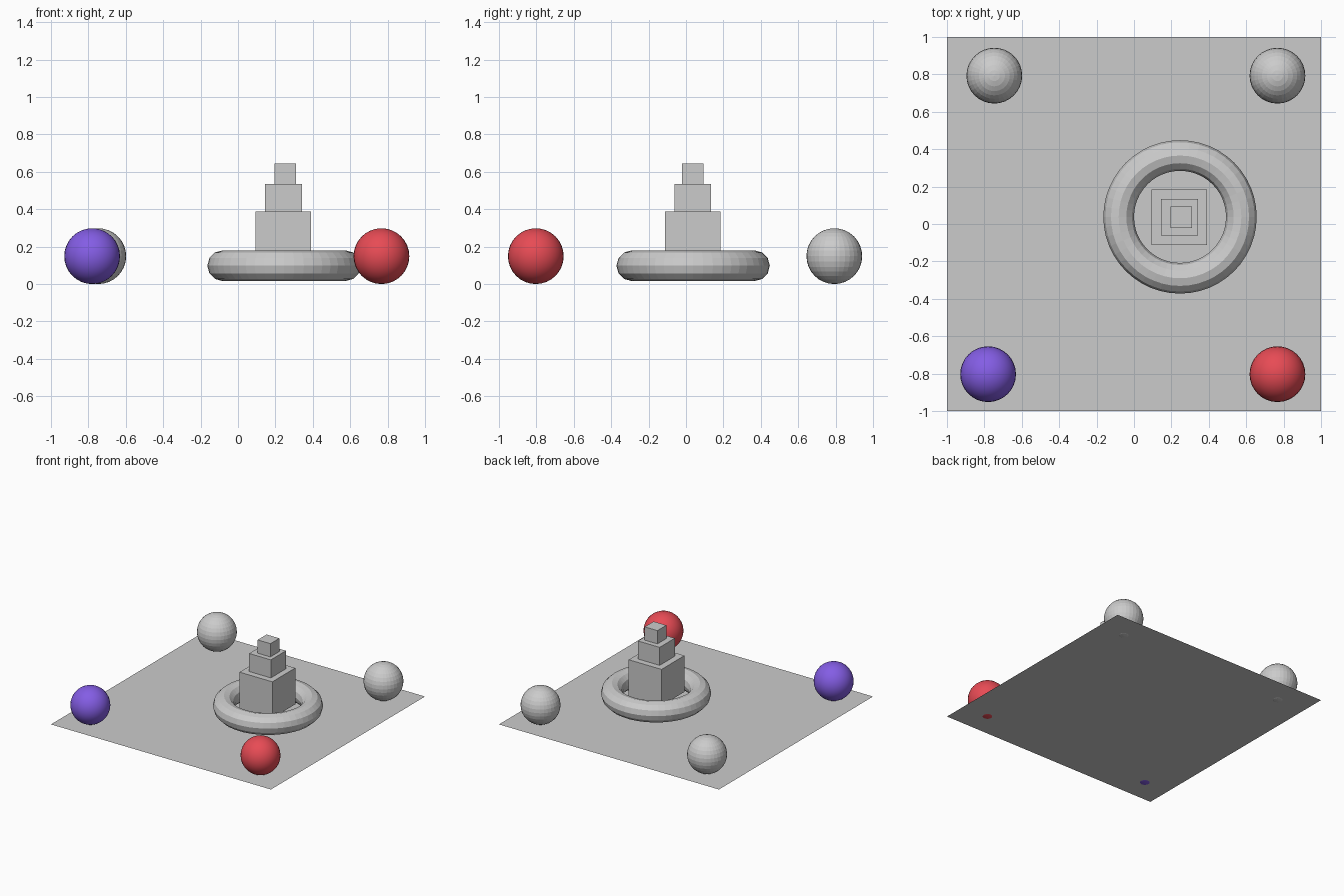
import bpy

if "Cube" in bpy.data.objects:
    bpy.data.objects.remove(bpy.data.objects["Cube"])


def make_material(name, colour):
    mat = bpy.data.materials.new(name)
    mat.diffuse_color = (*colour, 1.0)
    mat.use_nodes = True
    mat.node_tree.nodes["Principled BSDF"].inputs["Base Color"].default_value = mat.diffuse_color
    return mat


GREY = make_material("light grey", (0.60, 0.60, 0.60))
RED = make_material("red", (0.80, 0.07, 0.09))
PURPLE = make_material("purple", (0.23, 0.11, 0.78))


def finish(name, mat, smooth=False):
    obj = bpy.context.object
    obj.name = name
    obj.data.materials.append(mat)
    if smooth:
        bpy.ops.object.shade_smooth()
    return obj


# Ground sheet, just above the lowest point of the balls
bpy.ops.mesh.primitive_plane_add(size=2, location=(0, 0, 0.005))
finish("ground_sheet", GREY)

# Corner balls: the coloured pair is smooth, the grey pair is faceted
R = 0.149
for name, x, y, mat, smooth in (
    ("back_left_ball", -0.747, 0.793, GREY, False),
    ("back_right_ball", 0.767, 0.793, GREY, False),
    ("front_left_ball", -0.78, -0.803, PURPLE, True),
    ("front_right_ball", 0.767, -0.803, RED, True),
):
    bpy.ops.mesh.primitive_uv_sphere_add(
        segments=32, ring_count=16, radius=R, location=(x, y, R))
    finish(name, mat, smooth)

# Faceted ring around the tower
bpy.ops.mesh.primitive_torus_add(
    major_segments=48, minor_segments=12, major_radius=0.328,
    minor_radius=0.082, location=(0.246, 0.038, 0.098))
finish("ring", GREY)

# Tower of three shrinking cubes, each sunk into the one below
for name, size, x, top in (
    ("tower_base", 0.298, 0.242, 0.388),
    ("tower_middle", 0.197, 0.244, 0.536),
    ("tower_top", 0.116, 0.252, 0.645),
):
    bpy.ops.mesh.primitive_cube_add(size=size, location=(x, 0.036, top - size / 2))
    finish(name, GREY)
